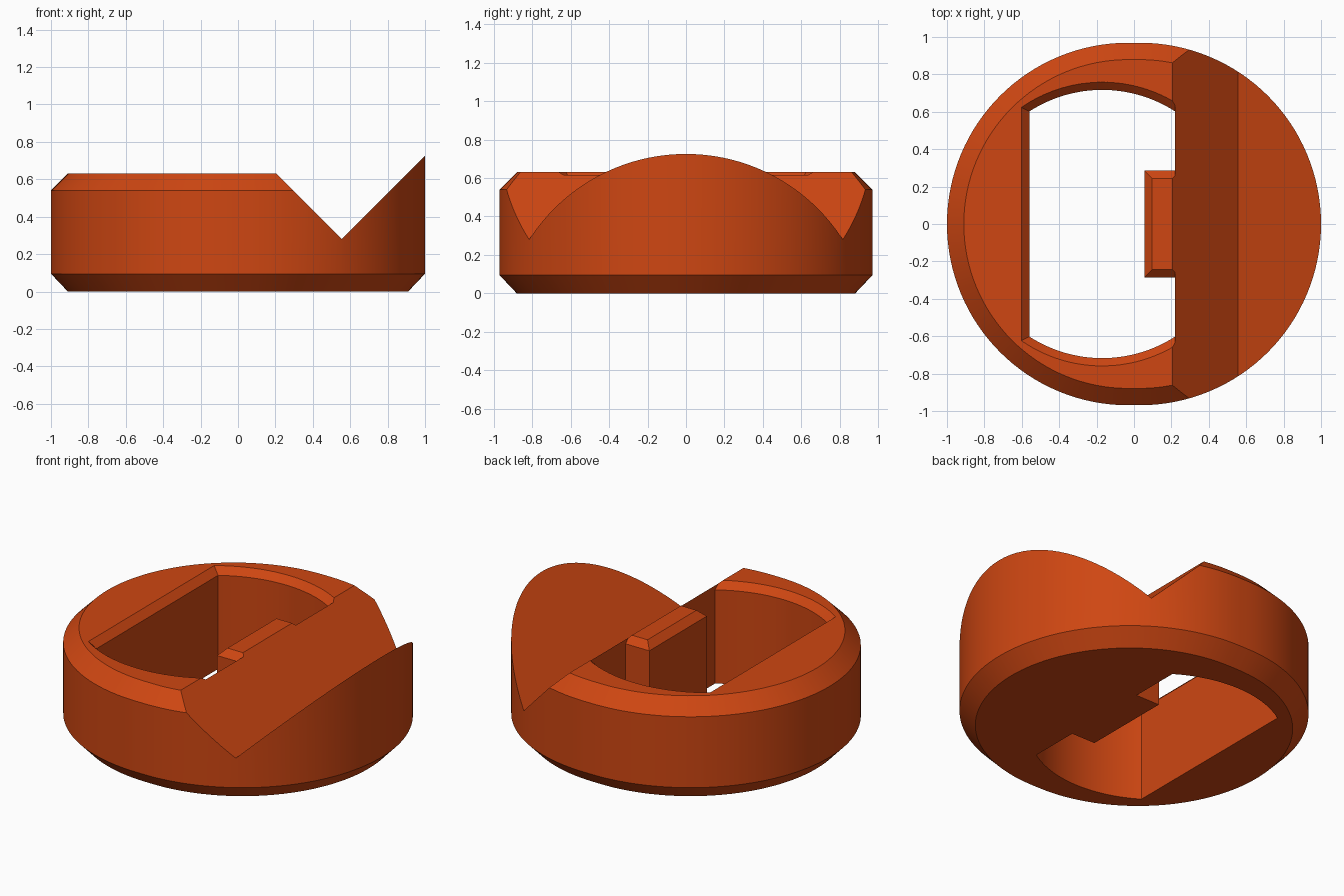
import bpy, bmesh, math

if "Cube" in bpy.data.objects:
    bpy.data.objects.remove(bpy.data.objects["Cube"])

R, SHIFT, CH = 0.969, 0.031, 0.09      # outer radius, half-circle offset, edge chamfer
VX, VZ = 0.555, 0.28                   # bottom of the V groove
TOP = 0.63

orange = bpy.data.materials.new("burnt orange")
orange.diffuse_color = (0.62, 0.062, 0.006, 1)
orange.use_nodes = True
orange.node_tree.nodes["Principled BSDF"].inputs["Base Color"].default_value = orange.diffuse_color


def loft(bm, rings):
    """Solid skinned through (outline, z) rings that share a point count."""
    loops = [[bm.verts.new((x, y, z)) for x, y in pts] for pts, z in rings]
    n = len(loops[0])
    for a, b in zip(loops, loops[1:]):
        for i in range(n):
            j = (i + 1) % n
            bm.faces.new((a[i], a[j], b[j], b[i]))
    bm.faces.new(loops[0][::-1])
    bm.faces.new(loops[-1])


def make_object(name, bm):
    bmesh.ops.recalc_face_normals(bm, faces=bm.faces)
    mesh = bpy.data.meshes.new(name)
    bm.to_mesh(mesh)
    bm.free()
    mesh.materials.append(orange)
    obj = bpy.data.objects.new(name, mesh)
    bpy.context.collection.objects.link(obj)
    return obj


def disc(r, seg=64):
    """Two half circles joined by short straight runs."""
    pts = []
    for s, start in ((SHIFT, -math.pi / 2), (-SHIFT, math.pi / 2)):
        for i in range(seg + 1):
            a = start + math.pi * i / seg
            pts.append((s + r * math.cos(a), r * math.sin(a)))
    return pts


def cut(bm, co, normal, fill):
    """Remove everything on the normal side of a plane."""
    geom = bm.verts[:] + bm.edges[:] + bm.faces[:]
    res = bmesh.ops.bisect_plane(bm, geom=geom, dist=1e-5, plane_co=co,
                                 plane_no=normal, clear_outer=True)
    if fill:
        edges = [e for e in res["geom_cut"] if isinstance(e, bmesh.types.BMEdge)]
        bmesh.ops.holes_fill(bm, edges=edges, sides=0)


def half(side):
    """Body on one side of the groove: -1 chamfered top, +1 tall wedge."""
    bm = bmesh.new()
    rings = [(disc(R - CH), 0), (disc(R), CH + 0.005)]
    if side < 0:
        rings += [(disc(R), TOP - CH), (disc(R - CH), TOP)]
    else:
        rings += [(disc(R), 0.9)]
    loft(bm, rings)
    cut(bm, (VX, 0, VZ), (-side, 0, 1), True)
    cut(bm, (VX, 0, VZ), (-side, 0, 0), False)
    mesh = bpy.data.meshes.new("half")
    bm.to_mesh(mesh)
    bm.free()
    return mesh


# Grooved round body: both halves welded along the groove bottom
bm = bmesh.new()
for side in (-1, 1):
    part = half(side)
    bm.from_mesh(part)
    bpy.data.meshes.remove(part)
bmesh.ops.remove_doubles(bm, verts=bm.verts, dist=1e-4)
body = make_object("grooved_body", bm)


def opening(d, seg=32):
    """Through opening grown by d, with the tab left standing in it."""
    cx, x0, x1 = -0.17, -0.56 - d, 0.22
    r = 0.717 + d
    a0 = math.acos((x1 - cx) / r)
    a1 = math.acos((x0 - cx) / r)
    arc = [(cx + r * math.cos(a0 + (a1 - a0) * i / seg),
            r * math.sin(a0 + (a1 - a0) * i / seg)) for i in range(seg + 1)]
    ty, tx = 0.285 - d, 0.055 + d
    lower = [(x, -y) for x, y in reversed(arc)]
    return arc + lower + [(x1, -ty), (tx, -ty), (tx, ty), (x1, ty)]


# Opening cutter, flared near the top to chamfer the rim and tab
bm = bmesh.new()
rim = TOP - 0.042
loft(bm, [(opening(0), -0.1), (opening(0), rim), (opening(0.1), rim + 0.1)])
cutter = make_object("opening_cutter", bm)
cutter.hide_render = True

mod = body.modifiers.new("opening", 'BOOLEAN')
mod.operation, mod.solver, mod.object = 'DIFFERENCE', 'EXACT', cutter
bpy.context.view_layer.objects.active = body
body.select_set(True)
bpy.ops.object.modifier_apply(modifier=mod.name)
bpy.data.objects.remove(cutter)
bpy.ops.object.shade_smooth_by_angle(angle=math.radians(25))
